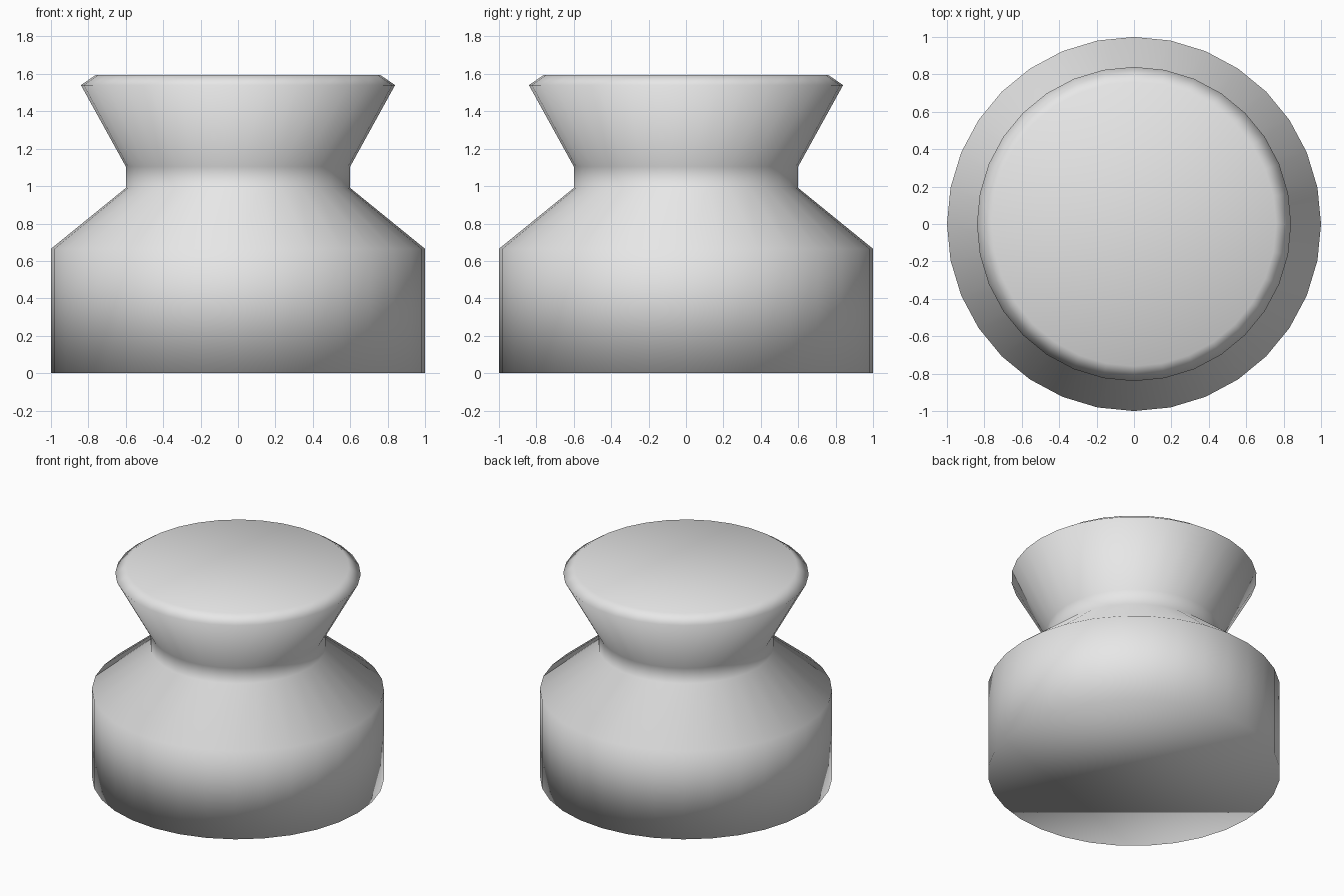
import bpy, bmesh, math

cube = bpy.data.objects.get("Cube")
if cube:
    bpy.data.objects.remove(cube, do_unlink=True)

SIDES = 32

# One plain grey for the whole piece
grey = bpy.data.materials.new("plain grey")
grey.use_nodes = True
colour = (0.8, 0.8, 0.8, 1)
grey.diffuse_color = colour
grey.node_tree.nodes["Principled BSDF"].inputs["Base Color"].default_value = colour

# Radius and height of each ring: drum, shoulder, neck, flared head, bevelled top
profile = [(1, 0), (1, 0.665), (0.6, 0.99), (0.6, 1.105), (0.84, 1.54), (0.76, 1.595)]

bm = bmesh.new()
rings = []
for radius, height in profile:
    angles = [math.tau * i / SIDES for i in range(SIDES)]
    rings.append([bm.verts.new((radius * math.cos(a), radius * math.sin(a), height))
                  for a in angles])

# Walls between neighbouring rings
for low, high in zip(rings, rings[1:]):
    for i in range(SIDES):
        j = (i + 1) % SIDES
        bm.faces.new((low[i], low[j], high[j], high[i]))

# Flat underside and top
bm.faces.new(rings[0][::-1])
bm.faces.new(rings[-1])

# Soft shading runs over every edge
for face in bm.faces:
    face.smooth = True

mesh = bpy.data.meshes.new("flared_pedestal")
bm.to_mesh(mesh)
bm.free()
mesh.materials.append(grey)
pedestal = bpy.data.objects.new("flared_pedestal", mesh)
bpy.context.collection.objects.link(pedestal)
